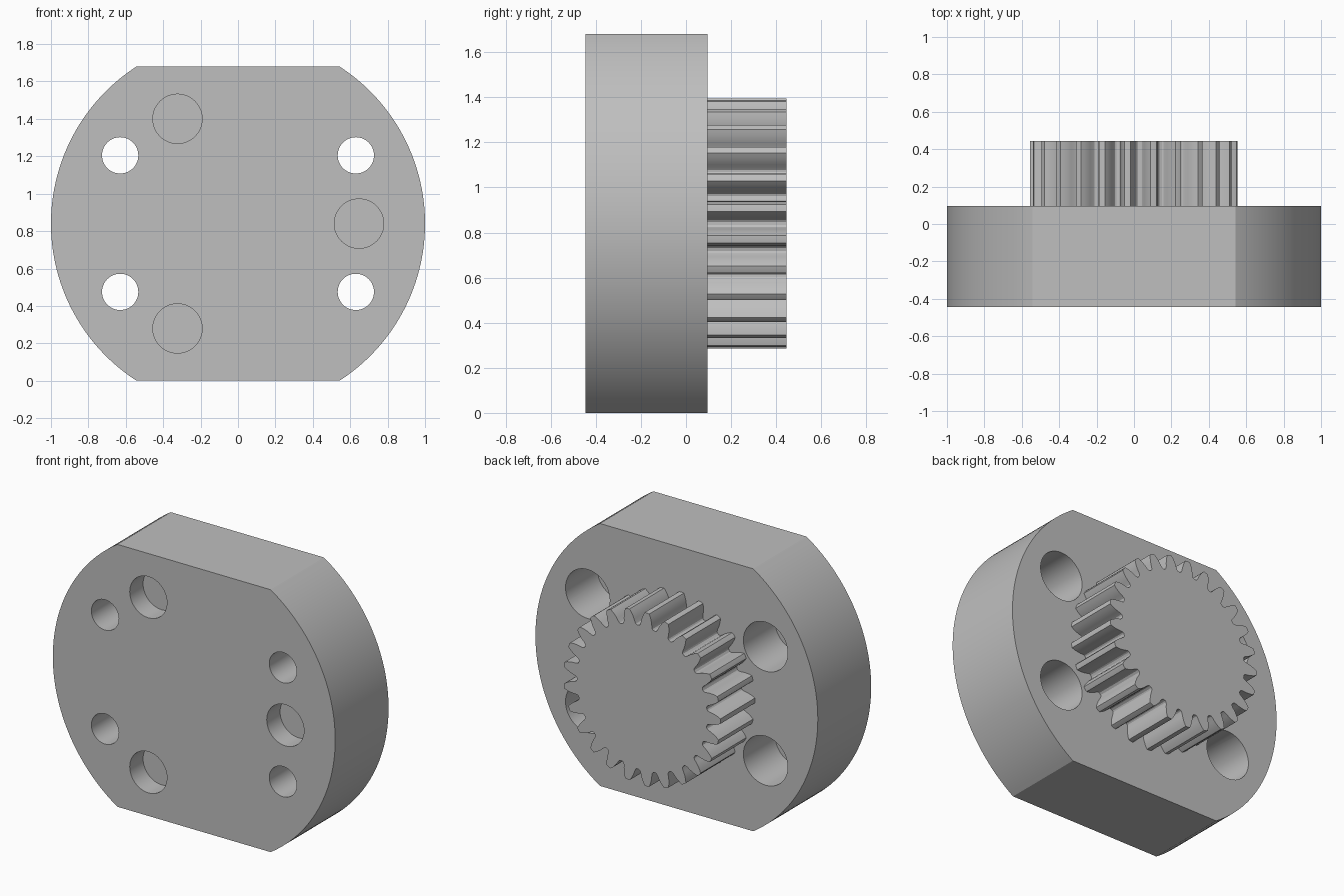
import bpy
import bmesh
from math import asin, cos, pi, radians, sin

cube = bpy.data.objects.get("Cube")
if cube:
    bpy.data.objects.remove(cube, do_unlink=True)

CENTRE_Z = 0.84
FRONT, BACK, GEAR_END = -0.445, 0.095, 0.445

steel = bpy.data.materials.new("plain grey")
steel.use_nodes = True
grey = (0.52, 0.52, 0.52, 1)
steel.diffuse_color = grey
steel.node_tree.nodes["Principled BSDF"].inputs["Base Color"].default_value = grey


def prism(name, outline, y0, y1):
    """Extrude an (x, z) outline along y."""
    bm = bmesh.new()
    face = bm.faces.new([bm.verts.new((x, y0, z)) for x, z in outline])
    grown = bmesh.ops.extrude_face_region(bm, geom=[face])["geom"]
    moved = [g for g in grown if isinstance(g, bmesh.types.BMVert)]
    bmesh.ops.translate(bm, verts=moved, vec=(0, y1 - y0, 0))
    bmesh.ops.recalc_face_normals(bm, faces=bm.faces)
    mesh = bpy.data.meshes.new(name)
    bm.to_mesh(mesh)
    bm.free()
    obj = bpy.data.objects.new(name, mesh)
    bpy.context.collection.objects.link(obj)
    mesh.materials.append(steel)
    return obj


def polar(radius, angle, x=0, z=CENTRE_Z):
    return x + radius * cos(angle), z + radius * sin(angle)


def activate(obj):
    bpy.ops.object.select_all(action="DESELECT")
    obj.select_set(True)
    bpy.context.view_layer.objects.active = obj


def drill(target, x, z, radius, y0, y1):
    """Cut a round hole from y0 to y1."""
    ring = [polar(radius, 2 * pi * i / 48, x, z) for i in range(48)]
    cutter = prism("hole_cutter", ring, y0, y1)
    cutter.hide_render = True
    mod = target.modifiers.new("hole", "BOOLEAN")
    mod.operation = "DIFFERENCE"
    mod.solver = "EXACT"
    mod.object = cutter
    activate(target)
    bpy.ops.object.modifier_apply(modifier=mod.name)
    bpy.data.objects.remove(cutter, do_unlink=True)


# Disc with a flat at top and bottom
half = asin(CENTRE_Z)
steps = 64
arc = [-half + 2 * half * i / steps for i in range(steps + 1)]
outline = [polar(1, a) for a in arc] + [polar(1, a + pi) for a in arc]
plate = prism("mounting_plate", outline, FRONT, BACK)

# Three blind holes in the front
for i in range(3):
    x, z = polar(0.647, i * 2 * pi / 3)
    drill(plate, x, z, 0.132, FRONT - 0.1, FRONT + 0.135)

# Four bolt holes, counterbored from the back
for x in (-0.63, 0.63):
    for dz in (-0.365, 0.365):
        drill(plate, x, CENTRE_Z + dz, 0.097, FRONT - 0.1, BACK + 0.1)
        drill(plate, x, CENTRE_Z + dz, 0.157, BACK - 0.32, BACK + 0.1)

# Spur gear: one flank as (radius, degrees from tooth centre), mirrored per tooth
TEETH = 25
flank = [(0.462, 6.3), (0.467, 5.4), (0.48, 4.75), (0.497, 4.3),
         (0.514, 3.7), (0.536, 2.75), (0.555, 1.65)]
tooth = [(r, -a) for r, a in flank] + [(0.556, 0)] + flank[::-1]
gear_outline = [polar(r, pi + 2 * pi * i / TEETH + radians(a))
                for i in range(TEETH) for r, a in tooth]
gear = prism("spur_gear", gear_outline, BACK - 0.01, GEAR_END)

for obj in (plate, gear):
    activate(obj)
    bpy.ops.object.shade_smooth_by_angle(angle=radians(25))
